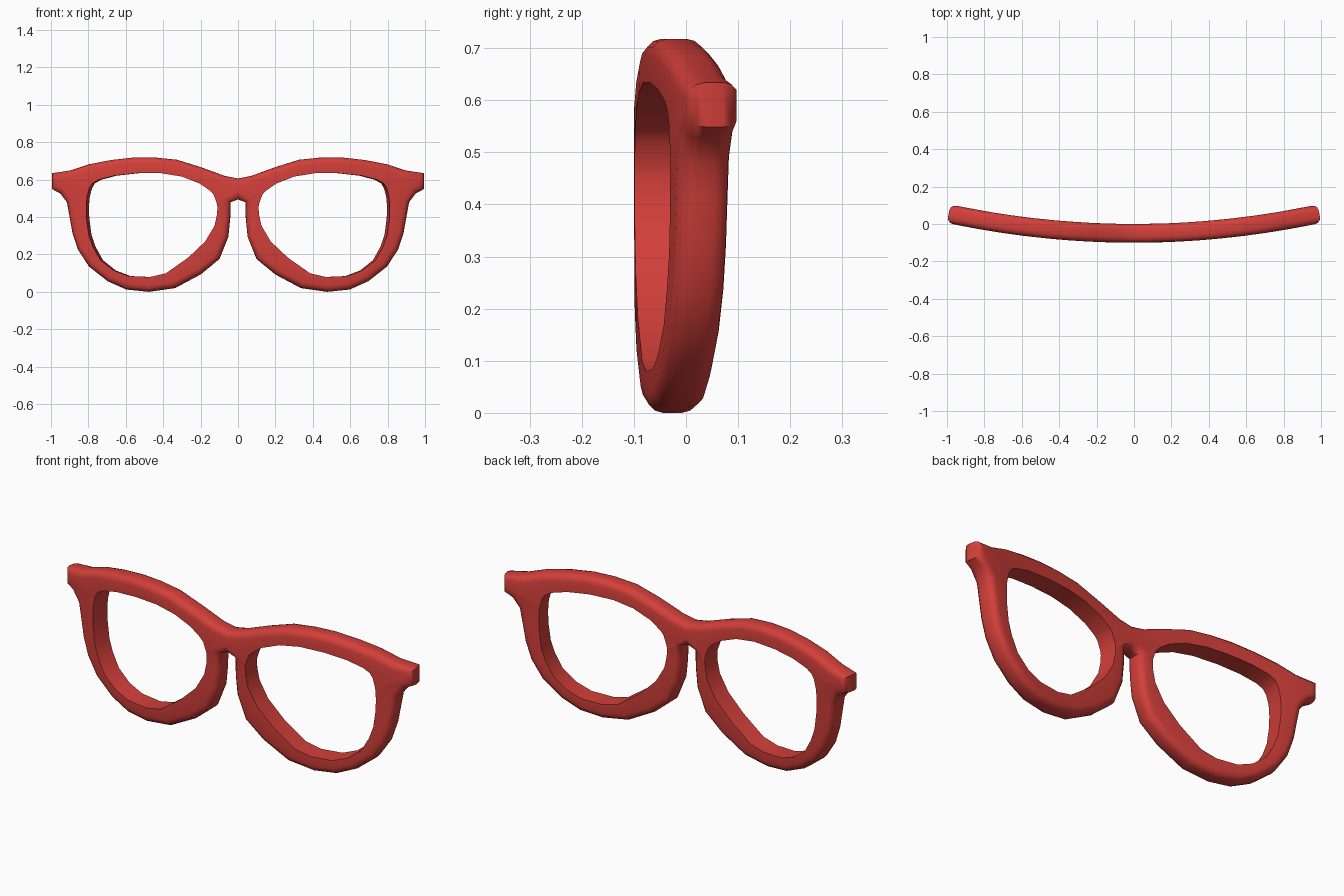
import bpy, bmesh, math
from mathutils import Vector

if "Cube" in bpy.data.objects:
    bpy.data.objects.remove(bpy.data.objects["Cube"])

# Right half in front view: paired (outer x, z, inner x, z) around the lens
PAIRS = [
    (0.00, .612, .130, .525), (.07, .625, .150, .547), (.20, .672, .205, .585),
    (.33, .712, .30, .622), (.45, .724, .41, .640), (.56, .724, .54, .640),
    (.68, .711, .66, .627), (.80, .688, .745, .605), (.90, .655, .780, .585),
    (1.0, .640, .795, .560), (1.0, .555, .807, .515), (.955, .532, .81, .485),
    (.92, .485, .811, .455), (.908, .42, .810, .40), (.89, .32, .798, .31),
    (.86, .23, .775, .245), (.80, .14, .735, .175), (.70, .062, .665, .120),
    (.60, .018, .585, .09), (.48, .006, .47, .085), (.34, .026, .385, .105),
    (.20, .10, .265, .19), (.10, .182, .175, .275), (.052, .30, .125, .36),
    (.042, .40, .112, .42), (.040, .485, .110, .455), (0.00, .500, .112, .475),
]
T = 0.05   # half thickness

bm = bmesh.new()

# Flat plate: ring strip around each lens, mirrored and joined at the bridge
for s in (1, -1):
    outer = [bm.verts.new((s * a, -T, b)) for a, b, c, d in PAIRS]
    inner = [bm.verts.new((s * c, -T, d)) for a, b, c, d in PAIRS]
    n = len(PAIRS)
    for i in range(n):
        j = (i + 1) % n
        f = [outer[i], outer[j], inner[j], inner[i]]
        bm.faces.new(f if s > 0 else f[::-1])
bmesh.ops.remove_doubles(bm, verts=bm.verts, dist=1e-4)

# Boundary edges that belong to the outside outline (not the lens holes)
inner_keys = {(round(c, 3), round(d, 3)) for a, b, c, d in PAIRS}
def is_outer(v):
    return (round(abs(v.co.x), 3), round(v.co.z, 3)) not in inner_keys

# Thicken
front = bm.faces[:]
ext = bmesh.ops.extrude_face_region(bm, geom=front, use_keep_orig=True)
for g in ext["geom"]:
    if isinstance(g, bmesh.types.BMVert):
        g.co.y = T
bmesh.ops.recalc_face_normals(bm, faces=bm.faces)

# Round the outside rims
rims = [e for e in bm.edges
        if abs(e.verts[0].co.y - e.verts[1].co.y) < 1e-5
        and all(is_outer(v) for v in e.verts)
        and any(abs(f.normal.y) < .5 for f in e.link_faces)]
bmesh.ops.bevel(bm, geom=rims, offset=0.032, offset_type='OFFSET', segments=3,
                profile=0.5, affect='EDGES', clamp_overlap=False)

# Bend the frame backwards toward the ends, thickness following the curve
for v in bm.verts:
    x, d = v.co.x, v.co.y
    nrm = Vector((-0.21 * x, 1.0)).normalized()
    v.co.x = x + nrm.x * d * 0.9 - 0.009 * x
    v.co.y = -0.05 + 0.105 * x * x + nrm.y * d
zmin = min(v.co.z for v in bm.verts)
for v in bm.verts:
    v.co.z -= zmin
bmesh.ops.recalc_face_normals(bm, faces=bm.faces)

me = bpy.data.meshes.new("glasses_frame")
bm.to_mesh(me)
bm.free()
ob = bpy.data.objects.new("glasses_frame", me)
bpy.context.collection.objects.link(ob)
mat = bpy.data.materials.new("red plastic")
mat.diffuse_color = (0.65, 0.05, 0.042, 1)
mat.use_nodes = True
mat.node_tree.nodes["Principled BSDF"].inputs["Base Color"].default_value = mat.diffuse_color
me.materials.append(mat)

bpy.context.view_layer.objects.active = ob
ob.select_set(True)
bpy.ops.object.shade_smooth_by_angle(angle=math.radians(50))
